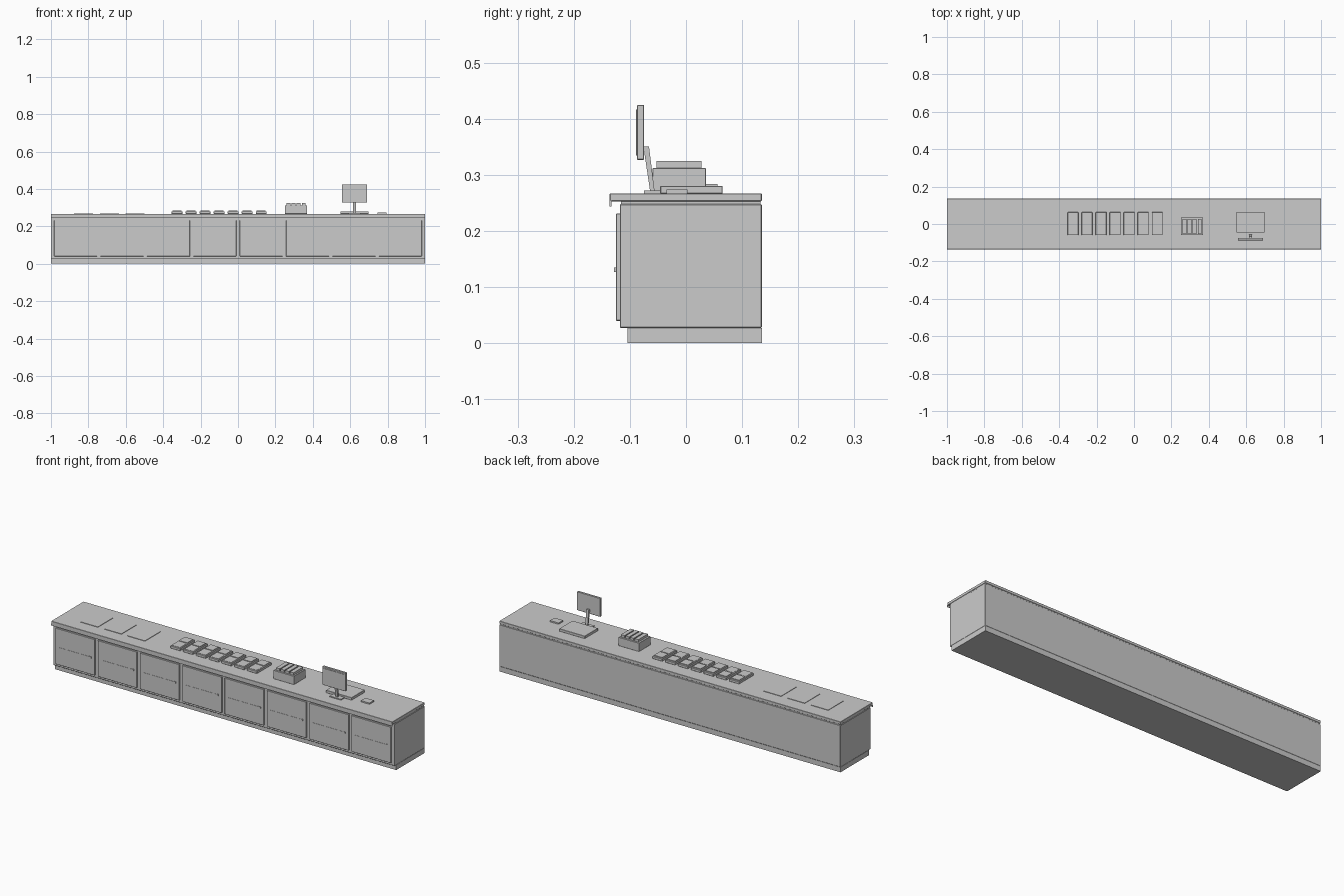
import bpy, bmesh
from mathutils import Vector

if "Cube" in bpy.data.objects:
    bpy.data.objects.remove(bpy.data.objects["Cube"])

grey = bpy.data.materials.new("neutral grey")
grey.diffuse_color = (0.6, 0.6, 0.6, 1)
grey.use_nodes = True
grey.node_tree.nodes["Principled BSDF"].inputs["Base Color"].default_value = grey.diffuse_color


def finish(name, bm, bevel=0.0):
    bmesh.ops.recalc_face_normals(bm, faces=bm.faces)
    me = bpy.data.meshes.new(name)
    bm.to_mesh(me)
    bm.free()
    me.materials.append(grey)
    ob = bpy.data.objects.new(name, me)
    bpy.context.collection.objects.link(ob)
    if bevel:
        mod = ob.modifiers.new("bevel", 'BEVEL')
        mod.width = bevel
        mod.segments = 1
    return ob


def box(name, x, y, z, bevel=0.0):
    """Box from (min, max) pairs."""
    bm = bmesh.new()
    bmesh.ops.create_cube(bm, size=1)
    for v in bm.verts:
        v.co = Vector([r[0] if c < 0 else r[1] for c, r in zip(v.co, (x, y, z))])
    return finish(name, bm, bevel)


def prism(name, x, profile):
    """Side (y, z) profile extruded along x."""
    bm = bmesh.new()
    f = bm.faces.new([bm.verts.new((x[0], y, z)) for y, z in profile])
    ext = bmesh.ops.extrude_face_region(bm, geom=[f])['geom']
    bmesh.ops.translate(bm, vec=(x[1] - x[0], 0, 0),
                        verts=[e for e in ext if isinstance(e, bmesh.types.BMVert)])
    return finish(name, bm)


# Counter carcass
box("plinth", (-1, 1), (-0.104, 0.135), (0, 0.027))
box("cabinet_body", (-1, 1), (-0.118, 0.135), (0.027, 0.248), 0.0015)
box("shadow_gap_strip", (-0.998, 0.998), (-0.116, 0.133), (0.247, 0.254))
box("countertop", (-1, 1), (-0.136, 0.135), (0.253, 0.267), 0.001)
box("front_lip", (-1, 1), (-0.136, -0.133), (0.244, 0.254))

# Eight front doors, each with a thin rail and a knob
pitch = 0.248
for i in range(8):
    c = (i - 3.5) * pitch
    box(f"door_{i+1}", (c - 0.115, c + 0.115), (-0.125, -0.117), (0.04, 0.231), 0.001)
    box(f"door_rail_{i+1}", (c - 0.095, c + 0.095), (-0.1262, -0.124), (0.130, 0.133))
    box(f"door_knob_{i+1}", (c + 0.085, c + 0.097), (-0.1285, -0.124), (0.127, 0.135))

# Flat mats on the left
for i in range(3):
    x = -0.877 + 0.138 * i
    box(f"counter_mat_{i+1}", (x, x + 0.102), (-0.066, 0.062), (0.2665, 0.2695))

# Row of seven small devices
for i in range(7):
    x = -0.355 + 0.075 * i
    box(f"device_base_{i+1}", (x, x + 0.058), (-0.06, 0.063), (0.2665, 0.2805), 0.0015)
    box(f"device_front_pad_{i+1}", (x + 0.005, x + 0.053), (-0.054, -0.002), (0.28, 0.282))
    box(f"device_rear_pad_{i+1}", (x + 0.005, x + 0.053), (0.006, 0.056), (0.28, 0.284))

# Holder box with four upright inserts
box("holder_box", (0.25, 0.37), (-0.06, 0.036), (0.2665, 0.312), 0.001)
for i in range(4):
    x = 0.26 + 0.027 * i
    box(f"holder_insert_{i+1}", (x, x + 0.021), (-0.053, 0.028), (0.311, 0.325))

# Register base, leaning stand and screen
box("register_base", (0.548, 0.698), (-0.046, 0.065), (0.2665, 0.2805), 0.001)
box("stand_foot", (0.59, 0.656), (-0.075, -0.013), (0.2665, 0.272))
prism("stand_neck", (0.616, 0.630),
      [(-0.064, 0.271), (-0.056, 0.271), (-0.066, 0.351), (-0.076, 0.351)])
box("monitor", (0.555, 0.691), (-0.087, -0.075), (0.327, 0.425), 0.001)
box("monitor_screen", (0.563, 0.683), (-0.0895, -0.086), (0.335, 0.417))

# Small pad at the right
box("small_pad", (0.745, 0.795), (-0.035, 0.003), (0.2665, 0.274))
